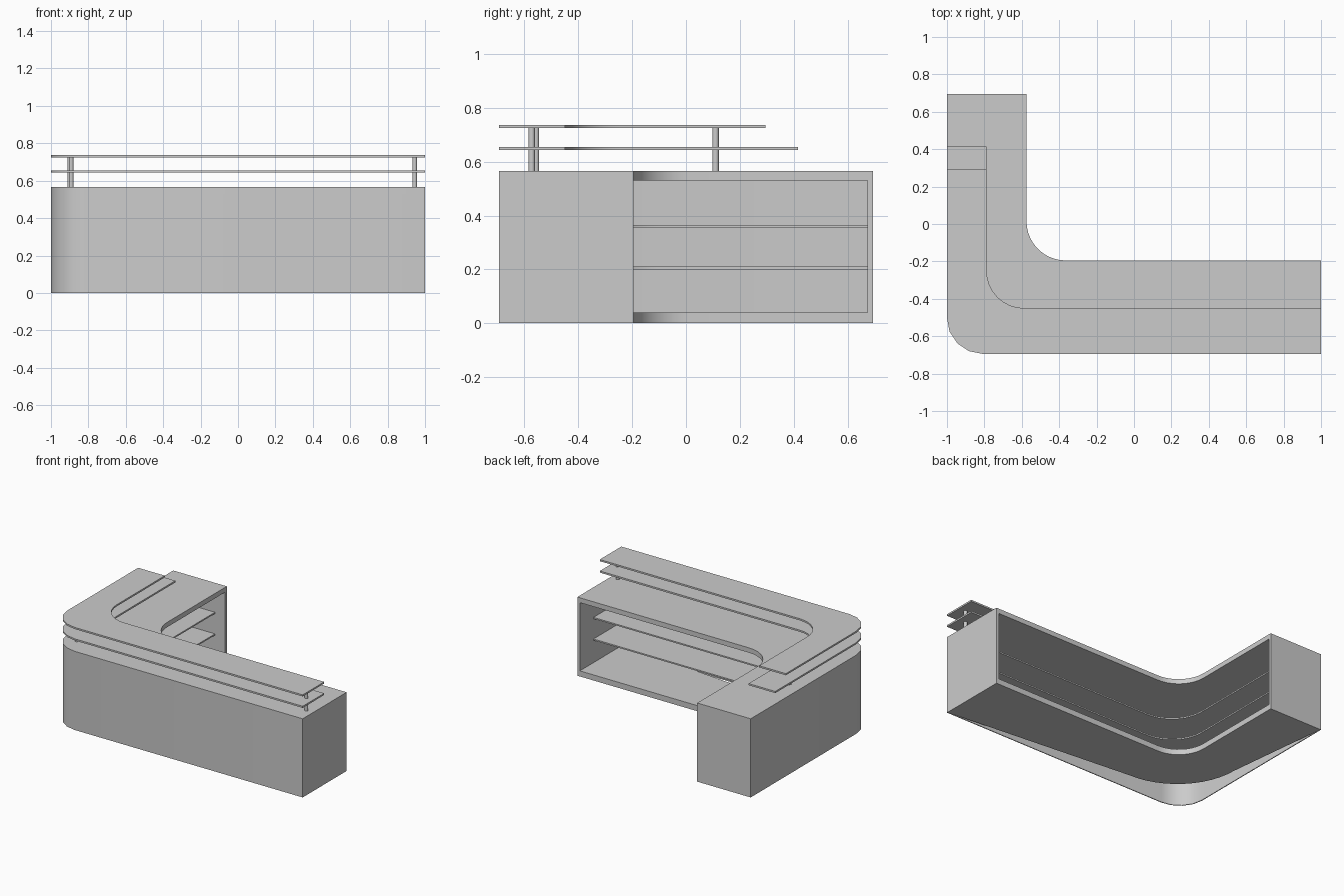
import bpy, bmesh
from math import pi, cos, sin, radians

if "Cube" in bpy.data.objects:
    bpy.data.objects.remove(bpy.data.objects["Cube"])

END = 0.694


def edge(x, y, r, y_end=END, x_end=1.0, seg=8):
    """L-shaped line: down the left leg, round the corner, along the front leg."""
    arc = [(x + r + r * cos(a), y + r + r * sin(a))
           for a in (pi + pi / 2 * i / seg for i in range(seg + 1))]
    return [(x, y_end)] + arc + [(x_end, y)]


def prism(name, outline, z0, z1):
    bm = bmesh.new()
    face = bm.faces.new([bm.verts.new((x, y, z0)) for x, y in outline])
    new = bmesh.ops.extrude_face_region(bm, geom=[face])["geom"]
    verts = [v for v in new if isinstance(v, bmesh.types.BMVert)]
    bmesh.ops.translate(bm, verts=verts, vec=(0, 0, z1 - z0))
    bmesh.ops.recalc_face_normals(bm, faces=bm.faces)
    me = bpy.data.meshes.new(name)
    bm.to_mesh(me)
    bm.free()
    me.shade_smooth()
    me.set_sharp_from_angle(angle=radians(30))
    ob = bpy.data.objects.new(name, me)
    bpy.context.collection.objects.link(ob)
    return ob


def strip(name, outer, inner, z0, z1):
    return prism(name, outer + inner[::-1], z0, z1)


def box(name, x0, x1, y0, y1, z0, z1):
    return prism(name, [(x0, y0), (x1, y0), (x1, y1), (x0, y1)], z0, z1)


TOP, CEIL, T = 0.565, 0.53, 0.006
IN = dict(y_end=END - 0.02, x_end=0.98)

# Counter top and the thin curved outer wall
strip("counter_top", edge(-1, -END, 0.19, seg=4),
      edge(-0.575, -0.195, 0.21, seg=10), CEIL, TOP)
wall_inside = edge(-1 + T, -END + T, 0.19 - T, seg=4, **IN)
strip("front_wall", edge(-1, -END, 0.19, seg=4, **IN), wall_inside, 0, CEIL)

# End panels
box("right_end_panel", 0.98, 1, -END, -0.195, 0, CEIL)
box("left_end_panel", -1, -0.575, END - 0.02, END, 0, CEIL)

# Cabinet floor: meets the wall at both ends, cuts across the corner
floor_back = edge(-0.91, -0.555, 0.48, seg=12, **IN)
floor_back[0], floor_back[-1] = wall_inside[0], wall_inside[-1]
strip("cabinet_floor", floor_back,
      edge(-0.575, -0.195, 0.21, seg=10, **IN), 0, 0.04)

# Shelves, open to the inner side
shelf_front = edge(-0.655, -0.35, 0.25, seg=10, **IN)
for i, z in enumerate((0.2, 0.355)):
    strip(f"cabinet_shelf_{i + 1}", wall_inside, shelf_front, z, z + 0.01)

# Raised ledges above the counter
for name, end, z in (("lower_ledge", 0.415, 0.643), ("upper_ledge", 0.295, 0.725)):
    strip(name, edge(-1, -END, 0.19, y_end=end, seg=4),
          edge(-0.788, -0.45, 0.2, y_end=end), z, z + 0.012)

# Ledge posts
for i, (x, y) in enumerate(((0.945, -0.573), (-0.892, -0.557), (-0.9, 0.11))):
    ring = [(x + 0.012 * cos(2 * pi * k / 16), y + 0.012 * sin(2 * pi * k / 16))
            for k in range(16)]
    prism(f"ledge_post_{i + 1}", ring, TOP, 0.727)
